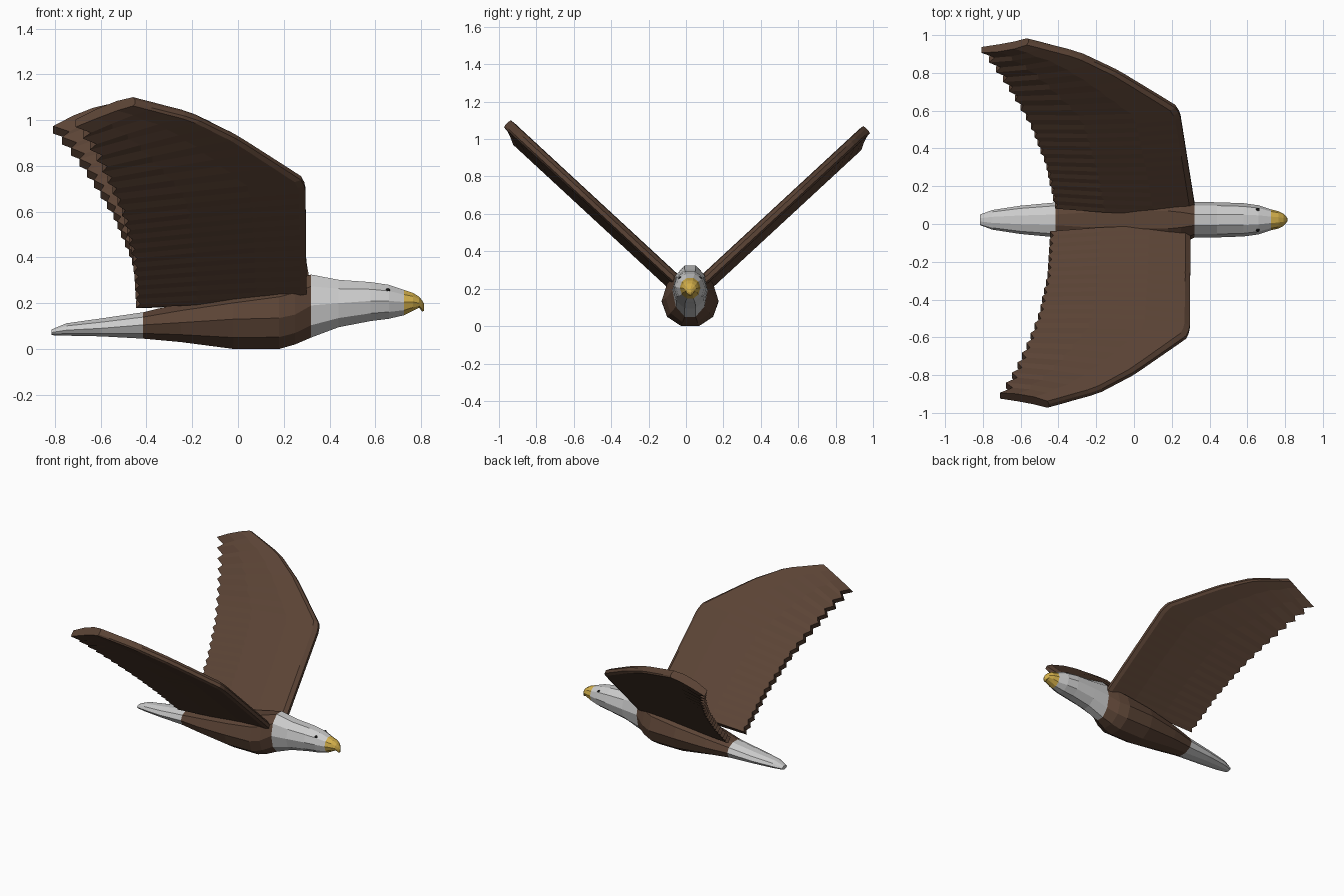
import bpy, bmesh, math

if "Cube" in bpy.data.objects:
    bpy.data.objects.remove(bpy.data.objects["Cube"])

YC = 0.022                      # bird's own centre line


def material(name, rgb):
    m = bpy.data.materials.new(name)
    m.diffuse_color = (*rgb, 1)
    m.use_nodes = True
    m.node_tree.nodes["Principled BSDF"].inputs["Base Color"].default_value = m.diffuse_color
    return m


BROWN = material("brown_feathers", (0.105, 0.057, 0.036))
WHITE = material("pale_feathers", (0.75, 0.75, 0.75))
YELLOW = material("yellow_beak", (0.65, 0.43, 0.07))
BLACK = material("black_eye", (0.01, 0.01, 0.01))


def finish(name, bm, mat):
    bmesh.ops.recalc_face_normals(bm, faces=bm.faces)
    me = bpy.data.meshes.new(name)
    bm.to_mesh(me)
    bm.free()
    me.materials.append(mat)
    ob = bpy.data.objects.new(name, me)
    bpy.context.collection.objects.link(ob)
    return ob


def skin(bm, rings):
    """Bridge closed rings of points and cap both ends."""
    vs = [[bm.verts.new(p) for p in r] for r in rings]
    n = len(vs[0])
    for a, b in zip(vs, vs[1:]):
        for i in range(n):
            j = (i + 1) % n
            bm.faces.new((a[i], a[j], b[j], b[i]))
    bm.faces.new(vs[0])
    bm.faces.new(vs[-1])


def loft(name, sections, mat, sides=10):
    """Sections along x: (x, half width, bottom z, widest z, top z)."""
    rings = []
    for x, w, lo, mid, hi in sections:
        ring = []
        for i in range(sides):
            a = 2 * math.pi * i / sides
            c, s = math.cos(a), math.sin(a) / 0.951
            ring.append((x, YC + w * c, mid + s * ((hi - mid) if s > 0 else (mid - lo))))
        rings.append(ring)
    bm = bmesh.new()
    skin(bm, rings)
    return finish(name, bm, mat)


def interp(t, pts):
    for a, b in zip(pts, pts[1:]):
        if t <= b[0]:
            k = (t - a[0]) / (b[0] - a[0])
            return [a[i] + k * (b[i] - a[i]) for i in (1, 2)]
    return list(pts[-1][1:])


# Body: tail, torso, head and hooked beak share their end sections
rump = (-0.415, 0.092, 0.045, 0.105, 0.16)
neck = (0.32, 0.094, 0.05, 0.19, 0.325)
face = (0.725, 0.055, 0.147, 0.205, 0.258)
loft("tail", [(-0.815, 0.028, 0.06, 0.072, 0.085), (-0.75, 0.052, 0.058, 0.082, 0.112),
              (-0.6, 0.075, 0.055, 0.09, 0.133), rump], WHITE)
loft("torso", [rump, (-0.25, 0.125, 0.03, 0.115, 0.2), (-0.02, 0.152, 0.0, 0.13, 0.245),
               (0.18, 0.152, 0.0, 0.135, 0.285), (0.25, 0.13, 0.02, 0.15, 0.305), neck], BROWN)
loft("head", [neck, (0.44, 0.093, 0.095, 0.2, 0.302), (0.58, 0.088, 0.122, 0.21, 0.292),
              (0.66, 0.077, 0.132, 0.21, 0.28), face], WHITE)
loft("beak", [face, (0.765, 0.046, 0.167, 0.205, 0.245), (0.792, 0.032, 0.18, 0.2, 0.228),
              (0.805, 0.018, 0.163, 0.19, 0.212), (0.813, 0.006, 0.166, 0.18, 0.198)], YELLOW)

# Eyes
for side in (-1, 1):
    bm = bmesh.new()
    bmesh.ops.create_icosphere(bm, subdivisions=2, radius=0.011)
    bmesh.ops.translate(bm, verts=bm.verts, vec=(0.655, YC + side * 0.053, 0.255))
    finish("left_eye" if side > 0 else "right_eye", bm, BLACK)

# Wings: edges as (t, x, span), chord profile as (fraction, depth below top plane)
LEAD = [(0, 0.3, 0.03), (0.6, 0.295, 0.56), (0.64, 0.275, 0.6), (0.8, 0.0, 0.79),
        (0.9, -0.19, 0.89), (1, -0.45, 0.96)]
TRAIL = [(0, -0.445, 0.03), (0.3, -0.46, 0.26), (0.55, -0.505, 0.46), (0.7, -0.56, 0.6),
         (0.85, -0.625, 0.74), (1, -0.71, 0.885)]
PROFILE = [(0, 0.022), (0.035, 0.003), (0.3, 0.0), (0.65, 0.015), (1, 0.045),
           (1, 0.09), (0.65, 0.072), (0.3, 0.058), (0.035, 0.055), (0, 0.045)]
TEETH = 18


def wing(name, side, stretch, shift, shear):
    rings = []
    for r in range(2 * TEETH + 1):
        t = r / (2 * TEETH)
        (lx, ls), (tx, ts) = interp(t, LEAD), interp(t, TRAIL)
        if r % 2:                               # notch between feather tips
            tx += 0.02 + 0.035 * t ** 4
        ring = []
        for f, depth in PROFILE:
            x, s = lx + f * (tx - lx), (ls + f * (ts - ls)) * stretch
            d = s + 0.679 * depth
            ring.append((x + shift - shear * s, YC + side * d,
                         0.217 + 0.925 * s - 0.734 * depth))
        rings.append(ring)
    bm = bmesh.new()
    skin(bm, rings)
    finish(name, bm, BROWN)


wing("right_wing", -1, 1.0, 0.0, 0.0)
wing("left_wing", 1, 0.965, 0.03, 0.15)
